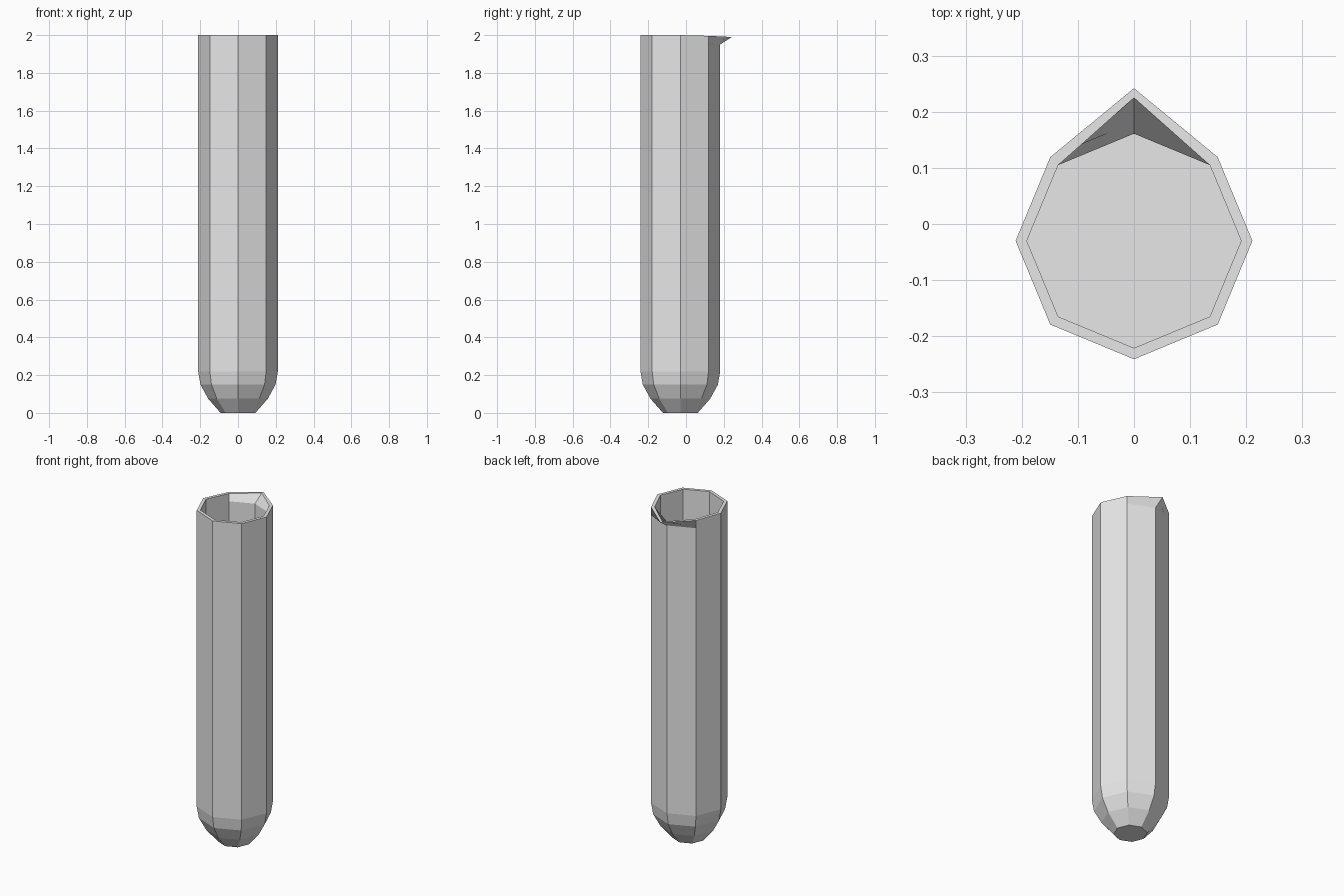
import bpy, bmesh, math

if "Cube" in bpy.data.objects:
    bpy.data.objects.remove(bpy.data.objects["Cube"])

CY = -0.03      # tube axis
SIDES = 8

glass = bpy.data.materials.new("light grey")
glass.diffuse_color = (0.8, 0.8, 0.8, 1)
glass.use_nodes = True
glass.node_tree.nodes["Principled BSDF"].inputs["Base Color"].default_value = glass.diffuse_color

bm = bmesh.new()


def ring(r, z):
    return [bm.verts.new((r * math.cos(2 * math.pi * i / SIDES),
                          CY + r * math.sin(2 * math.pi * i / SIDES), z))
            for i in range(SIDES)]


# outer wall going up, then inner wall going down: (radius, height)
profile = [(0.092, 0), (0.158, 0.075), (0.199, 0.15), (0.211, 0.22),
           (0.211, 1.95), (0.211, 2.0), (0.191, 2.0), (0.191, 1.95), (0.191, 0.2)]
rings = [ring(r, z) for r, z in profile]

# pouring lip pulled out of the back of the rim
for rim, tip_y in ((rings[5], 0.242), (rings[6], 0.225)):
    rim[2].co.y = tip_y
    rim[2].co.z = 1.99
    for i in (1, 3):
        rim[i].co.z = 1.996

# walls, base and inner floor
for a, b in zip(rings, rings[1:]):
    for i in range(SIDES):
        j = (i + 1) % SIDES
        bm.faces.new((a[i], a[j], b[j], b[i]))
bm.faces.new(rings[0][::-1])
bm.faces.new(rings[-1])
bmesh.ops.recalc_face_normals(bm, faces=bm.faces)

mesh = bpy.data.meshes.new("test_tube")
bm.to_mesh(mesh)
bm.free()
mesh.materials.append(glass)
tube = bpy.data.objects.new("test_tube", mesh)
bpy.context.collection.objects.link(tube)
